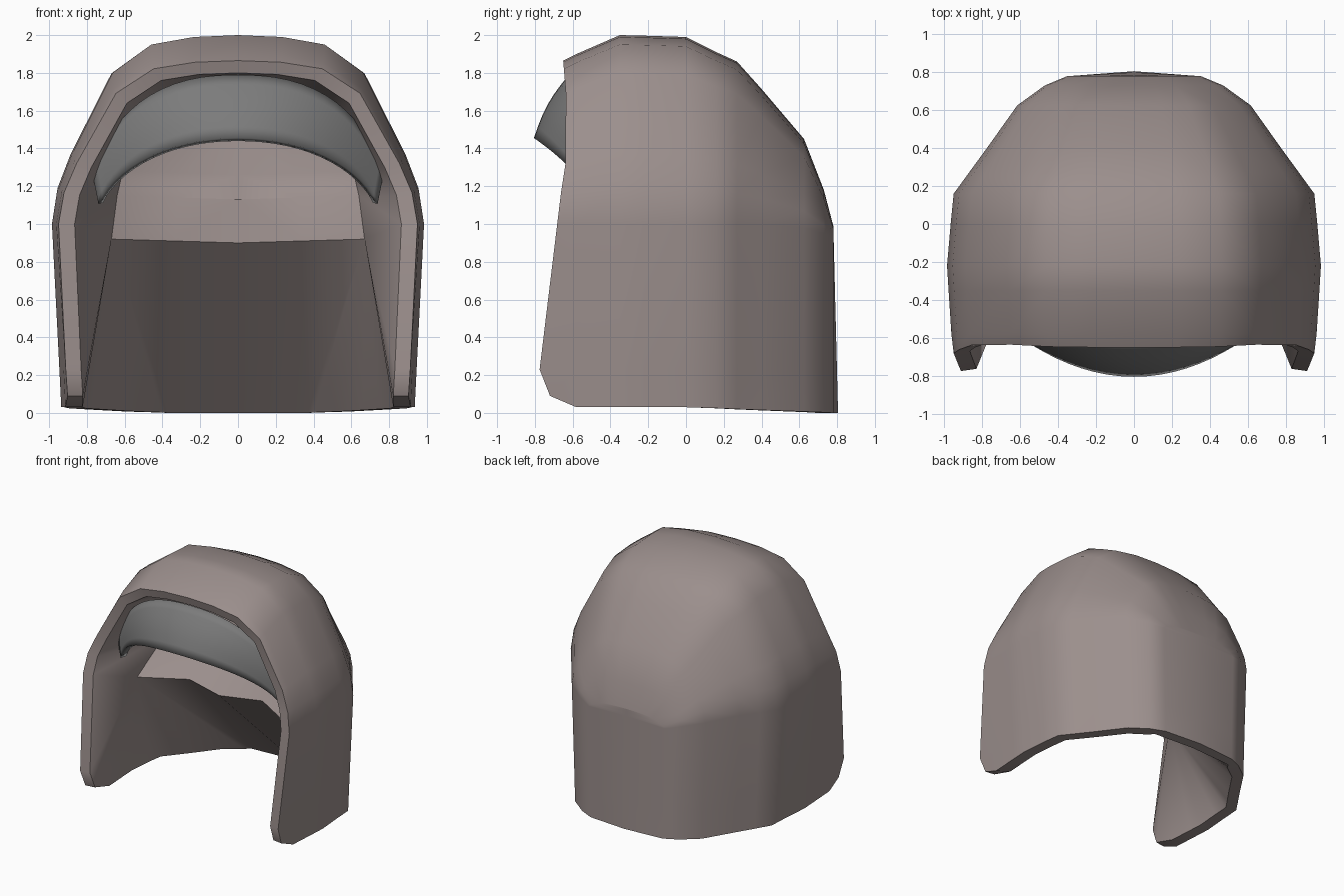
import bpy, bmesh
from math import sin, cos, radians, pi

if "Cube" in bpy.data.objects:
    bpy.data.objects.remove(bpy.data.objects["Cube"])


def finish(bm, name, angle, color):
    bmesh.ops.remove_doubles(bm, verts=bm.verts, dist=0.0005)
    bmesh.ops.recalc_face_normals(bm, faces=bm.faces)
    me = bpy.data.meshes.new(name)
    bm.to_mesh(me)
    bm.free()
    ob = bpy.data.objects.new(name, me)
    bpy.context.collection.objects.link(ob)
    mat = bpy.data.materials.new(name + "_colour")
    mat.diffuse_color = color
    mat.use_nodes = True
    mat.node_tree.nodes["Principled BSDF"].inputs["Base Color"].default_value = mat.diffuse_color
    me.materials.append(mat)
    bpy.ops.object.select_all(action='DESELECT')
    ob.select_set(True)
    bpy.context.view_layer.objects.active = ob
    bpy.ops.object.shade_smooth_by_angle(angle=radians(angle))
    return ob


def face(bm, *pts):
    uniq = []
    for p in pts:
        if all(sum((a - b) ** 2 for a, b in zip(p, q)) > 1e-8 for q in uniq):
            uniq.append(p)
    if len(uniq) > 2:
        bm.faces.new([bm.verts.new(p) for p in uniq])


def bridge(bm, a, b):
    for i in range(len(a) - 1):
        face(bm, a[i], a[i + 1], b[i + 1], b[i])


# Hood: half arches (bottom to crown) set along y
ARCH = [(1, 0), (.97, .19), (.9, .37), (.68, .8), (.47, .95), (.24, .99), (0, 1)]


def half_arch(y, w, shoulder, top, bottom):
    pts = [(.95 * w, y, bottom), (.96 * w, y, .23)]
    return pts + [(w * fx, y, shoulder + (top - shoulder) * fz) for fx, fz in ARCH]


def lean(arch, dy=0):
    # slanted front opening
    out = []
    for x, y, z in arch:
        if z < .2:
            y = -.72
        elif z < 1.18:
            y = -.66 - .115 * (1.18 - z) / .95
        else:
            y = -.65 + .02 * sin(pi * min(1, (z - 1.18) / .68))
        out.append((x, y + dy, z))
    return out


# y, half width, shoulder height, crown height, sill height
STATIONS = [(-.58, .962, 1, 1.9, .03), (-.35, .977, 1, 2, .03), (-.22, .985, 1, 1.997, .03),
            (0, .966, 1, 1.99, .03), (.16, .95, 1, 1.91, .025), (.27, .87, 1, 1.86, .02),
            (.4, .775, 1, 1.715, .015), (.625, .615, .98, 1.45, .007),
            (.73, .47, .95, 1.18, .003), (.78, .35, .92, .99, 0)]
outer_rim = lean(half_arch(-.66, .95, 1, 1.865, .09))
inner_rim = lean(half_arch(-.66, .865, 1, 1.80, .09), .012)
outer = [outer_rim] + [half_arch(*s) for s in STATIONS]
outer.append([(0, .805 - .025 * p[2] / .99, p[2]) for p in outer[-1]])   # back seam
sill_in = [inner_rim[0]] + [(a[0][0] * .9, a[0][1] * .89, a[0][2]) for a in outer[1:]]
sill_in[-2] = (.37, sill_in[-2][1], 0)

# Recessed inner face: half width, height, y at side / quarter / middle
ROWS = [(.67, .92, -.37, -.16, -.25), (.64, 1.15, -.06, .08, .06), (.61, 1.28, .0, .11, .09),
        (.5, 1.5, .06, .15, .13), (.3, 1.64, .1, .16, .16)]
rows = [[(w, ys, z), (w / 2, yq, z - .01), (0, ym, z - .02)] for w, z, ys, yq, ym in ROWS]
contour = [r[0] for r in rows] + rows[-1][1:]

bm = bmesh.new()
for s in (1, -1):
    def M(pts):
        return [(s * p[0], p[1], p[2]) for p in pts]
    for a, b in zip(outer, outer[1:]):
        bridge(bm, M(a), M(b))
    bridge(bm, M(outer_rim), M(inner_rim))
    bridge(bm, M([a[0] for a in outer]), M(sill_in))
    # inner side walls fan to the ledge corner
    c = M(contour)[0]
    edge = M(inner_rim[2::-1] + sill_in[1:-1])
    for p, q in zip(edge, edge[1:]):
        face(bm, c, p, q)
    bridge(bm, M(inner_rim[2:]), M(contour))
    # inner face and underside of the ledge
    for a, b in zip(rows, rows[1:]):
        bridge(bm, M(a), M(b))
    r, (p, q) = M(rows[0]), M(sill_in[-2:])
    face(bm, r[0], r[1], p)
    face(bm, r[1], r[2], q, p)
hood = finish(bm, "hood", 36, (.33, .275, .265, 1))
soft = hood.modifiers.new("even_shading", 'WEIGHTED_NORMAL')
soft.keep_sharp = True

# Visor: curved crescent under the front edge
bm = bmesh.new()
N, K = 28, 6
grid = []
for i in range(N + 1):
    t = radians(-75 + 150 * i / N)
    sx = abs(sin(t)) ** .85 * (1 if t > 0 else -1)
    low = (.765 * sin(t), -.805 + .58 * (.765 * sin(t)) ** 2, .985 + .47 * cos(t))
    up = (.79 * sx, -.62 + .15 * sin(t) ** 2, 1.0 + .79 * cos(t) ** .87)
    col = []
    for k in range(K + 1):
        f = k / K
        bulge = .02 * sin(pi * f) * cos(t)
        x, y, z = (l + (u - l) * f for l, u in zip(low, up))
        col.append((x, y - bulge, z + bulge * .5))
    grid.append(col)
for a, b in zip(grid, grid[1:]):
    bridge(bm, a, b)
visor = finish(bm, "visor", 50, (.2, .2, .2, 1))
mod = visor.modifiers.new("thickness", 'SOLIDIFY')
mod.thickness = .05
mod.offset = -1 if visor.data.polygons[N * K // 2].normal.y < 0 else 1
